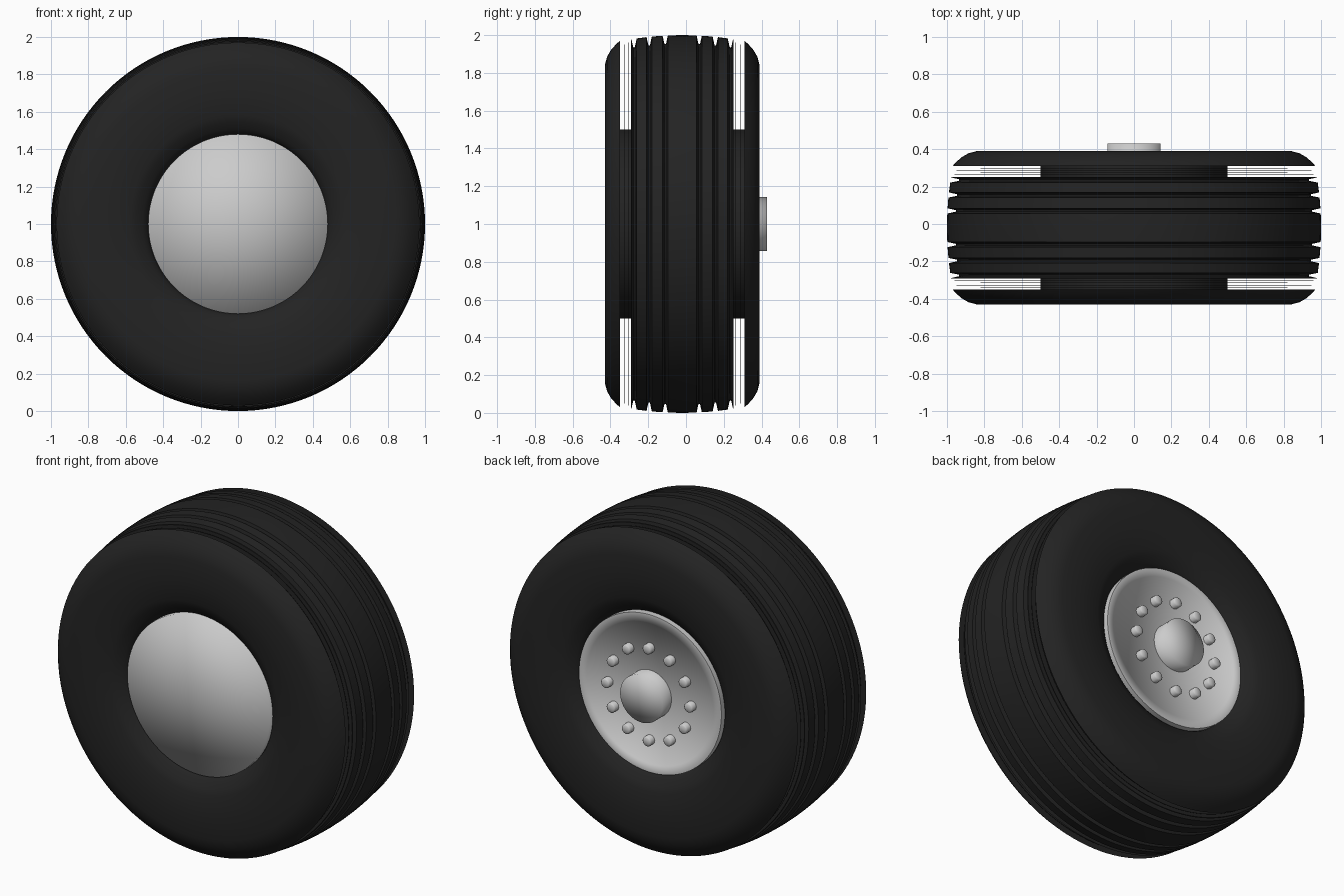
import bpy, bmesh, math
from mathutils import Matrix

if "Cube" in bpy.data.objects:
    bpy.data.objects.remove(bpy.data.objects["Cube"])

C = -0.02      # middle plane of the tyre
N = 128        # segments around

rubber = bpy.data.materials.new("rubber")
rubber.diffuse_color = (0.017, 0.017, 0.017, 1)
rubber.use_nodes = True
rubber.node_tree.nodes["Principled BSDF"].inputs["Base Color"].default_value = rubber.diffuse_color


def lathe(name, pts, closed=True, mat=None, angle=35, n=N):
    """Spin (radius, y) points around the axle at z = 1."""
    bm = bmesh.new()
    rings = []
    for r, y in pts:
        if r == 0:
            rings.append([bm.verts.new((0, y, 1))] * n)
        else:
            rings.append([bm.verts.new((r * math.cos(2 * math.pi * i / n), y,
                                        1 + r * math.sin(2 * math.pi * i / n))) for i in range(n)])
    pairs = list(zip(rings, rings[1:]))
    if closed:
        pairs.append((rings[-1], rings[0]))
    for a, b in pairs:
        for i in range(n):
            j = (i + 1) % n
            vs = list(dict.fromkeys((a[i], a[j], b[j], b[i])))
            if len(vs) > 2:
                bm.faces.new(vs)
    bmesh.ops.recalc_face_normals(bm, faces=bm.faces)
    me = bpy.data.meshes.new(name)
    bm.to_mesh(me)
    bm.free()
    ob = bpy.data.objects.new(name, me)
    bpy.context.collection.objects.link(ob)
    if mat:
        me.materials.append(mat)
    bpy.context.view_layer.objects.active = ob
    ob.select_set(True)
    bpy.ops.object.shade_smooth_by_angle(angle=math.radians(angle))
    ob.select_set(False)
    return ob


# Ribbed tread: crowned surface with three grooves each side
half = []
for g in (0.09, 0.175, 0.255):
    for dy, d in ((-0.014, 0), (-0.004, 0.045), (0.004, 0.045), (0.014, 0)):
        u = g + dy
        half.append((1 - 0.3 * u * u - d, u))
half.append((0.975, 0.272))
tread = [(r, C - u) for r, u in reversed(half)] + [(1.0, C)] + [(r, C + u) for r, u in half]
lathe("tread", tread + [(0.5, C + 0.27), (0.5, C - 0.27)], mat=rubber)

# Sidewalls with a recessed bead, thin shoulder plies in the open gap
wall = [(0.5, 0.33), (0.97, 0.33), (0.95, 0.352), (0.92, 0.378), (0.885, 0.398), (0.84, 0.41),
        (0.7, 0.41), (0.58, 0.4), (0.545, 0.385), (0.51, 0.362), (0.49, 0.345), (0.48, 0.325), (0.48, 0.28)]
for side, s in (("front", -1), ("back", 1)):
    lathe(side + "_sidewall", [(r, C + s * u) for r, u in wall], mat=rubber)
    for k, r in enumerate((0.96, 0.82, 0.95, 0.82)):
        u = 0.282 + 0.012 * k
        lathe(f"{side}_ply_{k}", [(0.5, C + s * u), (r, C + s * u), (r, C + s * (u + 0.002)),
                                  (0.5, C + s * (u + 0.002))], mat=rubber)

# Inner barrel joining the rubber parts
lathe("barrel", [(0.5, C - 0.33), (0.5, C + 0.33)], closed=False, mat=rubber)

# Front cover, softly shaded
lathe("front_cover", [(0, -0.382), (0.48, -0.38), (0.48, -0.2)], closed=False, angle=180)

# Back wheel plate with a rim step, and hub
lathe("wheel_plate", [(0.48, 0.2), (0.48, 0.345)], closed=False)
lathe("plate_face", [(0.48, 0.345), (0.43, 0.347), (0.428, 0.342), (0, 0.345)], closed=False, angle=180)
lathe("hub", [(0.143, 0.3), (0.143, 0.43), (0, 0.43)], closed=False, angle=180, n=64)

# Twelve wheel nuts
for i in range(12):
    a = 2 * math.pi * i / 12
    nut = lathe(f"wheel_nut_{i}", [(0.03, 0.32), (0.03, 0.375), (0.022, 0.382), (0, 0.382)],
                closed=False, angle=180, n=12)
    nut.data.transform(Matrix.Translation((0.28 * math.cos(a), 0, 0.28 * math.sin(a))))
